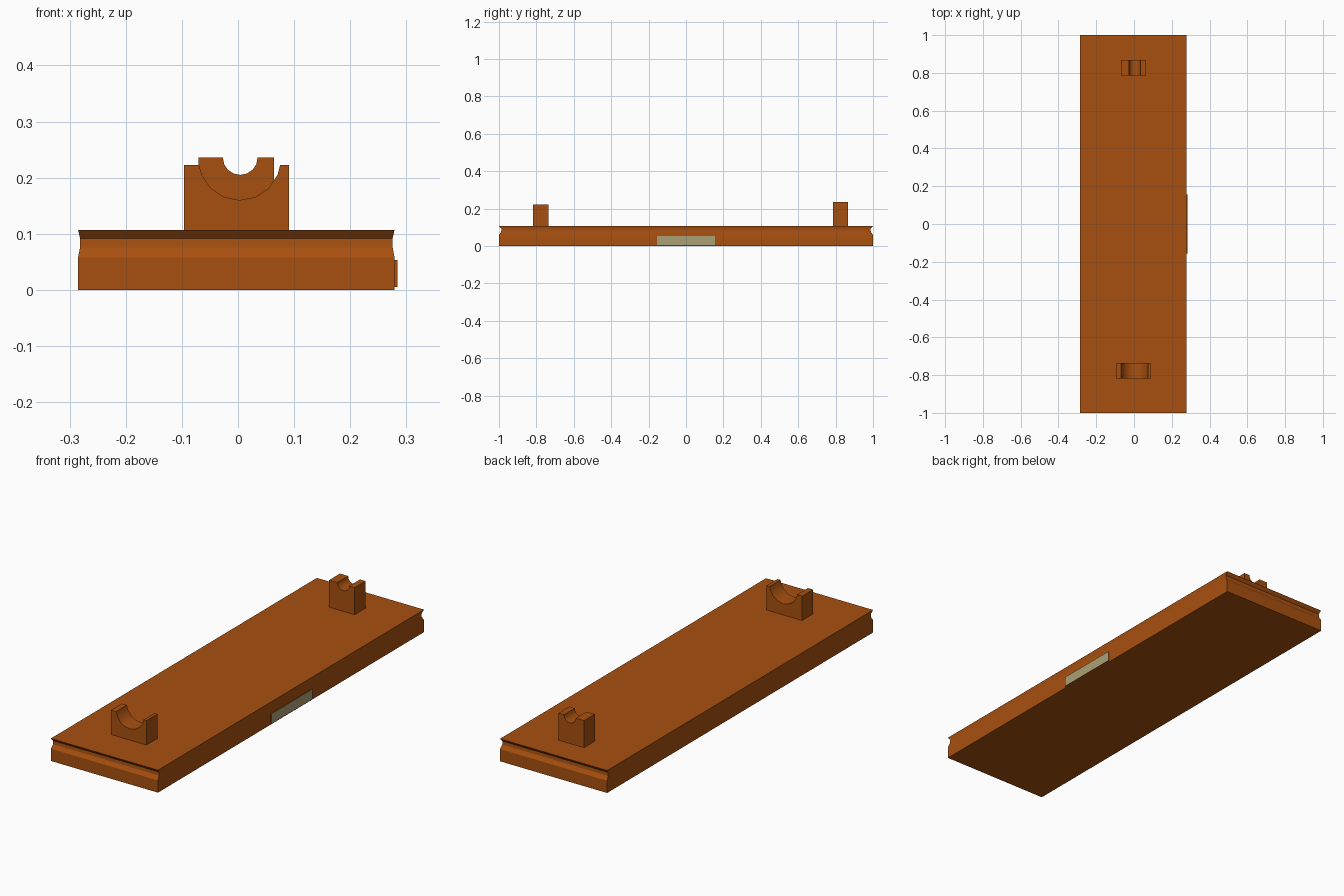
import bpy, bmesh, math

if "Cube" in bpy.data.objects:
    bpy.data.objects.remove(bpy.data.objects["Cube"])


def material(name, rgb):
    m = bpy.data.materials.new(name)
    m.diffuse_color = (*rgb, 1)
    m.use_nodes = True
    m.node_tree.nodes["Principled BSDF"].inputs["Base Color"].default_value = m.diffuse_color
    return m


wood = material("warm_wood", (0.39, 0.08, 0.005))
tan = material("pale_brass", (0.41, 0.35, 0.18))


def finish(bm, name, mats):
    """Turn a bmesh into a named object, smoothing only shallow angles."""
    bmesh.ops.recalc_face_normals(bm, faces=bm.faces)
    mesh = bpy.data.meshes.new(name)
    bm.to_mesh(mesh)
    bm.free()
    for m in mats:
        mesh.materials.append(m)
    ob = bpy.data.objects.new(name, mesh)
    bpy.context.collection.objects.link(ob)
    bpy.ops.object.select_all(action='DESELECT')
    ob.select_set(True)
    bpy.context.view_layer.objects.active = ob
    bpy.ops.object.shade_smooth_by_angle(angle=math.radians(30))
    return ob


def stacked_box(name, x0, x1, y0, y1, levels):
    """Box made of rectangular rings; levels = (z, inset x, inset y)."""
    bm = bmesh.new()
    rings = []
    for z, dx, dy in levels:
        rings.append([bm.verts.new(p) for p in (
            (x0 + dx, y0 + dy, z), (x1 - dx, y0 + dy, z),
            (x1 - dx, y1 - dy, z), (x0 + dx, y1 - dy, z))])
    for a, b in zip(rings, rings[1:]):
        for i in range(4):
            j = (i + 1) % 4
            bm.faces.new((a[i], a[j], b[j], b[i]))
    bm.faces.new(rings[0][::-1])
    bm.faces.new(rings[-1])
    return bm


def cradle(name, x0, x1, y0, y1, top, cx, cz, r):
    """Block with a 16-sided round notch in its top, extruded along y."""
    half = r * math.sin(math.acos(min(1, (cz - top) / r)))
    arc = [(cx + r * math.sin(a), cz - r * math.cos(a))
           for a in (math.radians(22.5 * k) for k in range(3, -4, -1))]
    profile = [(x0, 0.107), (x1, 0.107), (x1, top), (cx + half, top),
               *arc, (cx - half, top), (x0, top)]
    bm = bmesh.new()
    face = bm.faces.new([bm.verts.new((x, y0, z)) for x, z in profile])
    ext = bmesh.ops.extrude_face_region(bm, geom=[face], use_keep_orig=True)
    verts = [g for g in ext["geom"] if isinstance(g, bmesh.types.BMVert)]
    bmesh.ops.translate(bm, verts=verts, vec=(0, y1 - y0, 0))
    return finish(bm, name, [wood])


# base board with a groove running round its edge
finish(stacked_box("base", -0.285, 0.279, -1, 1, [
    (0, 0, 0), (0.058, 0, 0), (0.076, 0.0035, 0.012),
    (0.092, 0.0035, 0.013), (0.107, 0, 0)]), "base_board", [wood])

# wide front and narrow rear cradles
cradle("front_cradle", -0.096, 0.091, -0.818, -0.736, 0.223, 0.003, 0.233, 0.073)
cradle("rear_cradle", -0.070, 0.064, 0.786, 0.867, 0.236, 0.004, 0.236, 0.031)

# thin plate on the right edge, pale on its outer face only
bm = stacked_box("plate", 0.276, 0.284, -0.155, 0.155, [(0.005, 0, 0), (0.053, 0, 0)])
bmesh.ops.recalc_face_normals(bm, faces=bm.faces)
for f in bm.faces:
    f.material_index = int(f.normal.x > 0.9)
finish(bm, "side_plate", [wood, tan])
